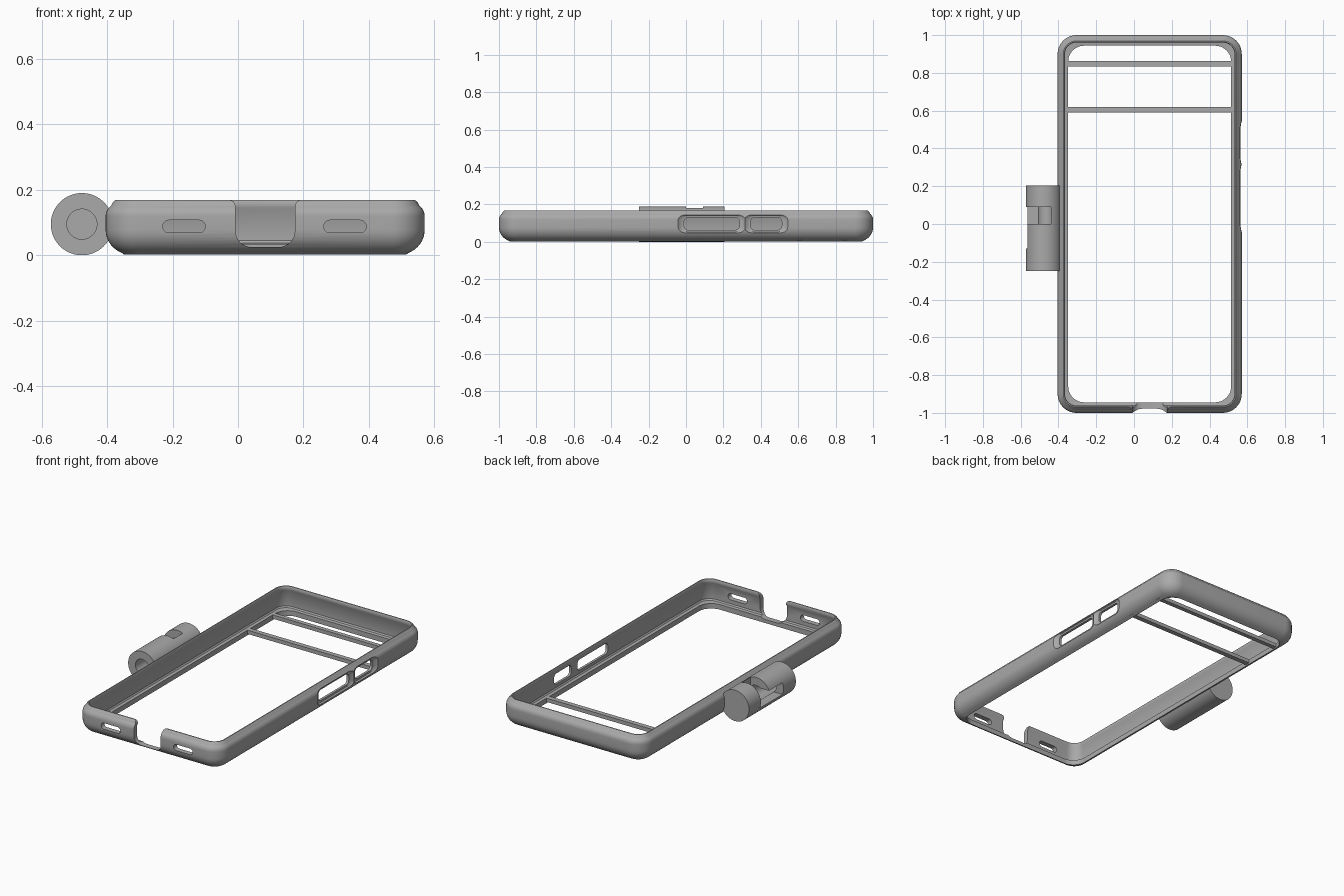
import bpy, bmesh
from math import sin, cos, pi
from mathutils import Vector, Matrix

if "Cube" in bpy.data.objects:
    bpy.data.objects.remove(bpy.data.objects["Cube"])

grey = bpy.data.materials.new("matte grey")
grey.use_nodes = True
grey.diffuse_color = (0.4, 0.4, 0.4, 1)
grey.node_tree.nodes["Principled BSDF"].inputs["Base Color"].default_value = (0.4, 0.4, 0.4, 1)

CX, HALF_W, HALF_L, CORNER = 0.083, 0.4875, 1.0, 0.1
BASE, TOP = 0.003, 0.169


def arc(cx, cy, r, a0, a1, n=8):
    """Points on an arc, angles in quarter turns."""
    return [(cx + r * cos((a0 + (a1 - a0) * i / n) * pi / 2),
             cy + r * sin((a0 + (a1 - a0) * i / n) * pi / 2)) for i in range(n + 1)]


def rounded(hw, hh, r, n=8):
    """Rounded rectangle about the origin."""
    pts = []
    for q, (sx, sy) in enumerate([(1, 1), (-1, 1), (-1, -1), (1, -1)]):
        pts += arc(sx * (hw - r), sy * (hh - r), r, q, q + 1, n)
    return pts


def loft(name, rings, ring_closed=False):
    """Skin rings of 3D points; join last to first or cap both ends."""
    bm = bmesh.new()
    loops = [[bm.verts.new(p) for p in ring] for ring in rings]
    pairs = list(zip(loops, loops[1:]))
    if ring_closed:
        pairs.append((loops[-1], loops[0]))
    else:
        bm.faces.new(loops[0])
        bm.faces.new(loops[-1])
    for a, b in pairs:
        for i in range(len(a)):
            j = (i + 1) % len(a)
            bm.faces.new((a[i], a[j], b[j], b[i]))
    bmesh.ops.recalc_face_normals(bm, faces=bm.faces)
    mesh = bpy.data.meshes.new(name)
    bm.to_mesh(mesh)
    bm.free()
    mesh.materials.append(grey)
    ob = bpy.data.objects.new(name, mesh)
    bpy.context.collection.objects.link(ob)
    return ob


def box(name, x0, x1, y0, y1, z0, z1):
    return loft(name, [[(x, y0, z0), (x, y1, z0), (x, y1, z1), (x, y0, z1)] for x in (x0, x1)])


def cylinder(name, x, z, r, y0, y1, n=64):
    circle = arc(x, z, r, 0, 4, n)[:-1]
    return loft(name, [[(a, y, b) for a, b in circle] for y in (y0, y1)])


def select(ob):
    bpy.ops.object.select_all(action="DESELECT")
    ob.select_set(True)
    bpy.context.view_layer.objects.active = ob


def cut(ob, cutter):
    select(ob)
    mod = ob.modifiers.new("cut", "BOOLEAN")
    mod.operation, mod.solver, mod.object = "DIFFERENCE", "EXACT", cutter
    bpy.ops.object.modifier_apply(modifier=mod.name)
    bpy.data.objects.remove(cutter)


# Frame: wall section as (inset, height, plan corner radius), swept round the outline
section = [(d, z, CORNER - d) for d, z in
           arc(0.075, BASE + 0.075, 0.075, 3, 2, 10) + arc(0.04, TOP - 0.05, 0.04, 2, 1.4, 6)]
section += [(0.022, TOP - 0.007, 0.078), (0.03, TOP, 0.07), (0.036, TOP, 0.064),
            (0.039, TOP - 0.006, 0.061), (0.039, 0.145, 0.061), (0.032, 0.134, 0.068),
            (0.032, 0.045, 0.068), (0.038, 0.037, 0.062), (0.056, 0.034, 0.085),
            (0.056, BASE, 0.085)]
# Keep only the outer curve, then the rim and the inner face in order
section[0] = (0.0555, BASE, 0.06)
section[1:4] = [(0.05, BASE + 0.004, 0.05), (0.04, BASE + 0.009, 0.06)]
frame = loft("case_frame", [[(CX + x, y, z) for x, y in rounded(HALF_W - d, HALF_L - d, r, 10)]
                            for d, z, r in section], ring_closed=True)

# Button recesses and through holes on the +x side
for y0, y1 in [(-0.01, 0.285), (0.345, 0.512)]:
    yc, hy, zc = (y0 + y1) / 2, (y1 - y0) / 2, 0.097
    side = CX + HALF_W
    recess = [(side + 0.003, 0.036, 0.052), (side - 0.004, 0.027, 0.05),
              (side - 0.015, 0.014, 0.043), (side - 0.017, 0.004, 0.036)]
    cut(frame, loft("recess", [[(x, yc + a, zc + b) for a, b in rounded(hy + g, h, 0.03)]
                               for x, g, h in recess]))
    cut(frame, loft("hole", [[(x, yc + a, zc + b) for a, b in rounded(hy, 0.033, 0.022)]
                             for x in (0.5, 0.62)]))

# Speaker slots in the front wall
for x in (-0.165, 0.327):
    cut(frame, loft("slot", [[(x + a, y, 0.088 + b) for a, b in rounded(0.065, 0.019, 0.0185)]
                             for y in (-1.05, -0.9)]))

# Charging port, open at the top with flared upper corners
half = (arc(0.041, 0.075, 0.05, 3, 4) + arc(0.111, TOP - 0.02, 0.02, 2, 1) + [(0.111, 0.22)])
port = half + [(-x, z) for x, z in reversed(half)]
cut(frame, loft("port", [[(CX + x, y, z) for x, z in port] for y in (-1.05, -0.9)]))

# Cross bars around the camera opening
for name, y0, y1 in [("rear_cross_bar", 0.835, 0.862), ("front_cross_bar", 0.59, 0.62)]:
    box(name, CX - 0.447, CX + 0.447, y0, y1, BASE + 0.008, 0.034)

# Side barrel with a blind bore and an L-shaped slot
BX, BZ, BR = -0.477, 0.095, 0.095
barrel = cylinder("side_barrel", BX, BZ, BR, -0.25, 0.205)
cut(barrel, cylinder("bore", BX, BZ, 0.046, -0.3, 0.1))
cut(barrel, box("side_slot", BX - 0.15, BX, -0.13, 0.09, BZ - 0.036, BZ + 0.036))
cut(barrel, box("top_notch", BX - 0.15, BX + 0.038, 0.0, 0.09, BZ, BZ + 0.15))

for ob in (frame, barrel):
    select(ob)
    bpy.ops.object.shade_smooth_by_angle(angle=0.6)
